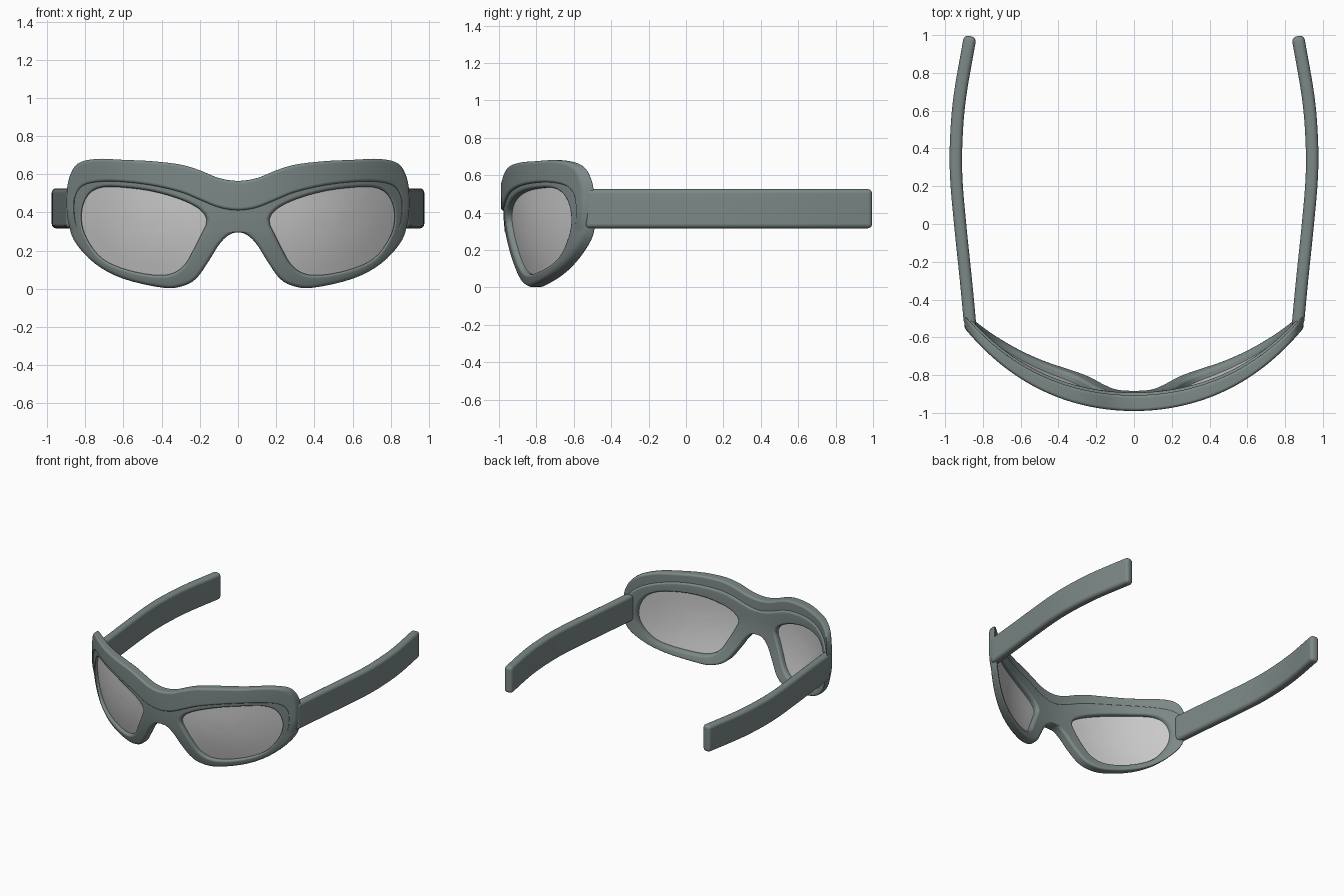
import bpy, bmesh, math
from mathutils import Vector

if "Cube" in bpy.data.objects:
    bpy.data.objects.remove(bpy.data.objects["Cube"])


def material(name, rgb):
    m = bpy.data.materials.new(name)
    m.diffuse_color = (*rgb, 1)
    m.use_nodes = True
    m.node_tree.nodes["Principled BSDF"].inputs["Base Color"].default_value = m.diffuse_color
    return m


FRAME = material("slate grey green", (0.20, 0.247, 0.242))
LENS = material("pale grey lens", (0.60, 0.59, 0.59))


def spline(pts, n=5, closed=False, symmetric=True):
    """Catmull-Rom curve; open ends continue as mirrored in x if symmetric."""
    p = [Vector(q) for q in pts]
    if closed:
        p = [p[-1]] + p + p[:2]
    else:
        def ghost(end, nxt):
            if symmetric and abs(end.x) < 1e-6:
                return Vector((-nxt.x, nxt.y))
            return 2 * end - nxt
        p = [ghost(p[0], p[1])] + p + [ghost(p[-1], p[-2])]
    out = []
    for i in range(1, len(p) - 2):
        a, b, c, d = p[i - 1:i + 3]
        for k in range(n):
            t = k / n
            out.append(0.5 * (2 * b + (c - a) * t + (2 * a - 5 * b + 4 * c - d) * t * t
                              + (3 * b - a - 3 * c + d) * t ** 3))
    if not closed:
        out.append(p[-2])
    return out


def wrap(q, off):
    """Place a front-view point (x, z) on the curved face shield."""
    x, z = q
    y = -0.99 + 0.42 * x * x + 0.155 * x ** 4 + 0.08 * max(0, (0.45 - z) / 0.45) ** 2
    return Vector((x, y + off, z))


def build(name, rows, depth, mat, bevel, loop=False, taper=0.0):
    """Sheet from rows of 3D points, mirrored in x, thickened by depth, edges rounded."""
    bm = bmesh.new()
    for s in (1, -1):
        grid = [[bm.verts.new((s * p.x, p.y, p.z)) for p in r] for r in rows]
        n = len(rows[0])
        for a, b in zip(grid, grid[1:]):
            for i in range(n if loop else n - 1):
                j = (i + 1) % n
                bm.faces.new((a[i], a[j], b[j], b[i]))
    bmesh.ops.remove_doubles(bm, verts=bm.verts[:], dist=1e-4)
    faces, rim = bm.faces[:], [e for e in bm.edges if e.is_boundary]
    back = {}
    for v in bm.verts[:]:
        x, y, _ = v.co
        shift = Vector((math.copysign(1, x) * depth[0], depth[1] * (1 - taper * x * x), 0))
        back[v] = bm.verts.new(v.co + shift)
    for f in faces:
        bm.faces.new([back[v] for v in reversed(f.verts)])
    for e in rim:
        a, b = e.verts
        bm.faces.new((a, b, back[b], back[a]))
    bmesh.ops.recalc_face_normals(bm, faces=bm.faces[:])
    for f in bm.faces:
        f.smooth = True
    if not bevel:
        for e in bm.edges:
            e.smooth = e.calc_face_angle(0) < math.radians(35)
    me = bpy.data.meshes.new(name)
    bm.to_mesh(me)
    bm.free()
    me.materials.append(mat)
    ob = bpy.data.objects.new(name, me)
    bpy.context.collection.objects.link(ob)
    if bevel:
        m = ob.modifiers.new("rounded", 'BEVEL')
        m.width, m.segments, m.limit_method = bevel, 4, 'ANGLE'
        m.angle_limit = math.radians(35)
        m.use_clamp_overlap = False
        ob.modifiers.new("shading", 'WEIGHTED_NORMAL')
    return ob


# Front-view outlines of the right half
eye = Vector((0.5, 0.31))
opening = spline([(.163, .36), (.20, .415), (.30, .467), (.45, .51), (.6, .53), (.72, .53),
                  (.79, .485), (.82, .39), (.80, .28), (.72, .165), (.6, .105), (.45, .073),
                  (.35, .078), (.28, .125), (.23, .21), (.185, .30)], closed=True)
outer = spline([(0, .295), (.05, .28), (.1, .23), (.15, .15), (.22, .052), (.3, .011),
                (.4, .006), (.6, .052), (.75, .132), (.86, .255), (.89, .38), (.88, .5),
                (.8, .585), (.6, .61), (.3, .575), (.1, .505), (0, .485)], n=4)
outer += [Vector((0, z)) for z in (.44, .39, .345)]

# Opening radius looked up by direction from the eye centre
polar = sorted((math.atan2(*(q - eye).yx), (q - eye).length) for q in opening)
polar = ([(a - math.tau, r) for a, r in polar[-2:]] + polar
         + [(a + math.tau, r) for a, r in polar[:2]])


def opening_at(q):
    ang = math.atan2(*(q - eye).yx)
    for (a, ra), (b, rb) in zip(polar, polar[1:]):
        if a <= ang <= b:
            r = ra + (rb - ra) * (ang - a) / max(b - a, 1e-9)
            return eye + r * Vector((math.cos(ang), math.sin(ang)))


# Main frame with two lens openings
inner = [opening_at(q) for q in outer]
build("goggle_frame",
      [[wrap(a.lerp(b, t), 0.012) for a, b in zip(inner, outer)] for t in (0, .5, 1)],
      (0, 0.085), FRAME, 0.019, loop=True, taper=0.2)

# Lenses, slightly larger than the openings
build("lenses",
      [[wrap(eye.lerp(q, t), 0.045) for q in opening] for t in (0, .25, .5, .75, 1.03)],
      (0, 0.008), LENS, 0, loop=True)

# Raised brow running down the outer sides
low = spline([(0, .41), (.1, .425), (.2, .465), (.3, .505), (.45, .54), (.6, .558), (.72, .56),
              (.81, .54), (.85, .49), (.858, .42), (.85, .35), (.825, .285)], n=4)
top = spline([(0, .565), (.1, .58), (.2, .62), (.3, .65), (.45, .668), (.6, .675), (.74, .68),
              (.84, .655), (.885, .58), (.898, .48), (.893, .37), (.864, .262)], n=4)
build("brow",
      [[wrap(a.lerp(b, t), 0.16 * max(0, 0.38 - a.lerp(b, t).y)) for a, b in zip(low, top)]
       for t in (0, .5, 1)],
      (0, 0.084), FRAME, 0.016, taper=0.25)

# Temple arms
path = spline([(.90, -.535), (.922, -.3), (.953, 0), (.974, .25), (.974, .45), (.955, .68),
               (.90, 1.0)], n=5, symmetric=False)
build("temple_arms", [[Vector((p.x, p.y, z)) for p in path] for z in (.316, .42, .526)],
      (-0.066, -0.012), FRAME, 0.025)
